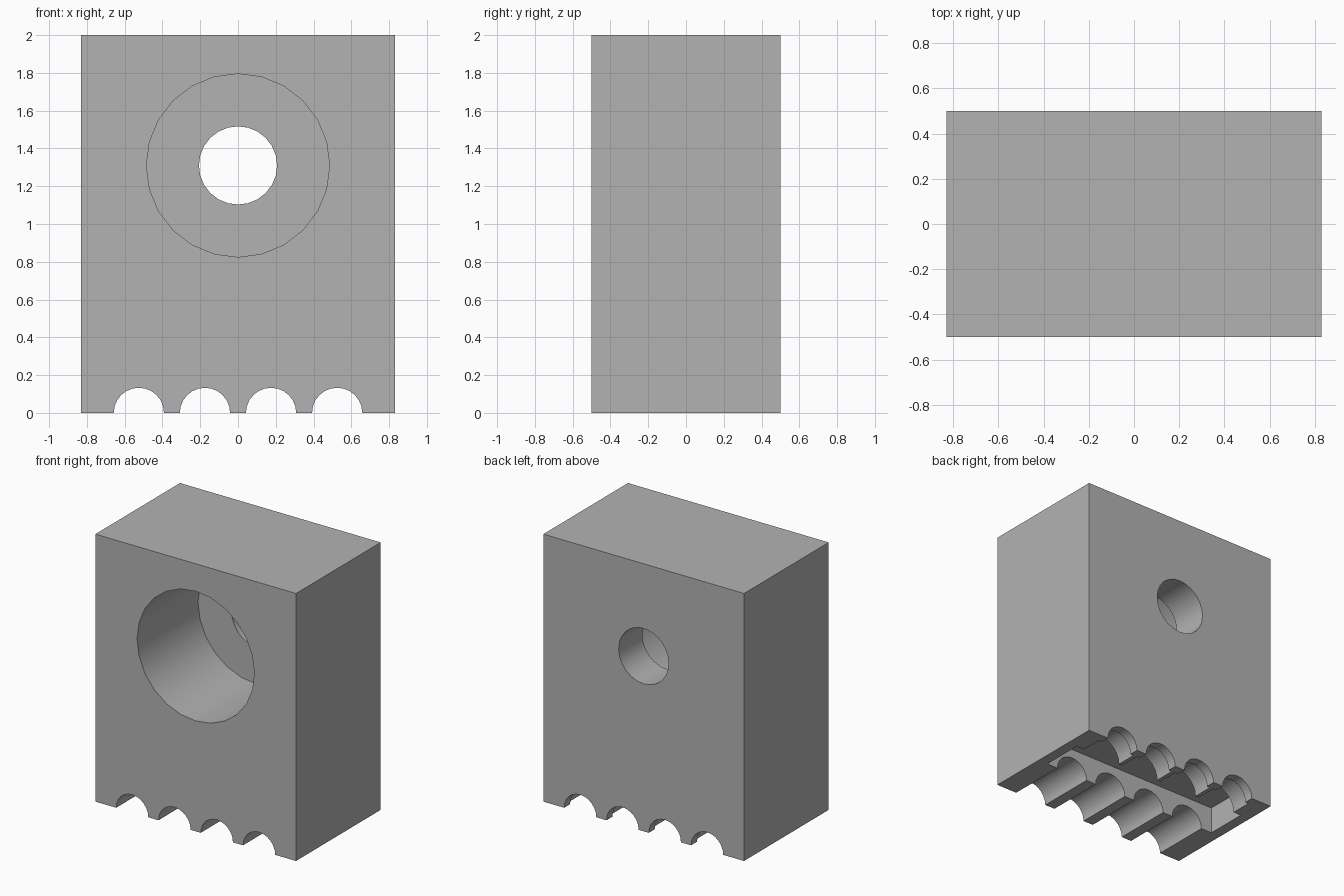
import bpy
import math
from mathutils import Vector

if "Cube" in bpy.data.objects:
    bpy.data.objects.remove(bpy.data.objects["Cube"])

W, D, H = 1.66, 1.0, 2.0
BACK = D / 2

grey = bpy.data.materials.new("plain grey")
grey.use_nodes = True
grey.diffuse_color = (0.45, 0.45, 0.45, 1)
grey.node_tree.nodes["Principled BSDF"].inputs["Base Color"].default_value = (0.45, 0.45, 0.45, 1)


def box(name, low, high):
    low, high = Vector(low), Vector(high)
    bpy.ops.mesh.primitive_cube_add(size=1, location=(low + high) / 2)
    ob = bpy.context.object
    ob.name = name
    ob.scale = high - low
    bpy.ops.object.transform_apply(location=False, rotation=False, scale=True)
    ob.data.materials.append(grey)
    return ob


def bore(name, x, z, radius, y0, y1):
    # Cylinder running along y
    bpy.ops.mesh.primitive_cylinder_add(
        vertices=24, radius=radius, depth=y1 - y0,
        location=(x, (y0 + y1) / 2, z), rotation=(math.pi / 2, 0, 0))
    ob = bpy.context.object
    ob.name = name
    ob.data.materials.append(grey)
    return ob


block = box("block", (-W / 2, -D / 2, 0), (W / 2, D / 2, H))

# Stepped hole: wide bore from the front, narrow bore through the back
cutters = [bore("wide_bore_cutter", 0, 1.31, 0.485, -0.6, 0.22),
           bore("through_bore_cutter", 0, 1.31, 0.207, -0.55, 0.6)]

# Closed pocket in the underside
cutters.append(box("pocket_cutter", (-0.75, -0.05, -0.1), (0.75, 0.27, 0.2)))

# Four half-round channels, widened behind the pocket up to a thin lip
for i in range(4):
    x = (i - 1.5) * 0.35
    cutters.append(bore("channel_cutter", x, 0, 0.133, -0.6, 0.6))
    cutters.append(bore("channel_recess_cutter", x, 0, 0.16, 0.2, BACK - 0.07))

for cutter in cutters:
    cutter.hide_render = True
    cutter.hide_set(True)
    mod = block.modifiers.new(cutter.name, "BOOLEAN")
    mod.operation = "DIFFERENCE"
    mod.solver = "EXACT"
    mod.object = cutter

# Bake the cuts, drop the cutters, keep sharp edges crisp
bpy.ops.object.select_all(action="DESELECT")
block.select_set(True)
bpy.context.view_layer.objects.active = block
for mod in list(block.modifiers):
    bpy.ops.object.modifier_apply(modifier=mod.name)
for cutter in cutters:
    bpy.data.objects.remove(cutter)
bpy.ops.object.shade_smooth_by_angle(angle=math.radians(30))
